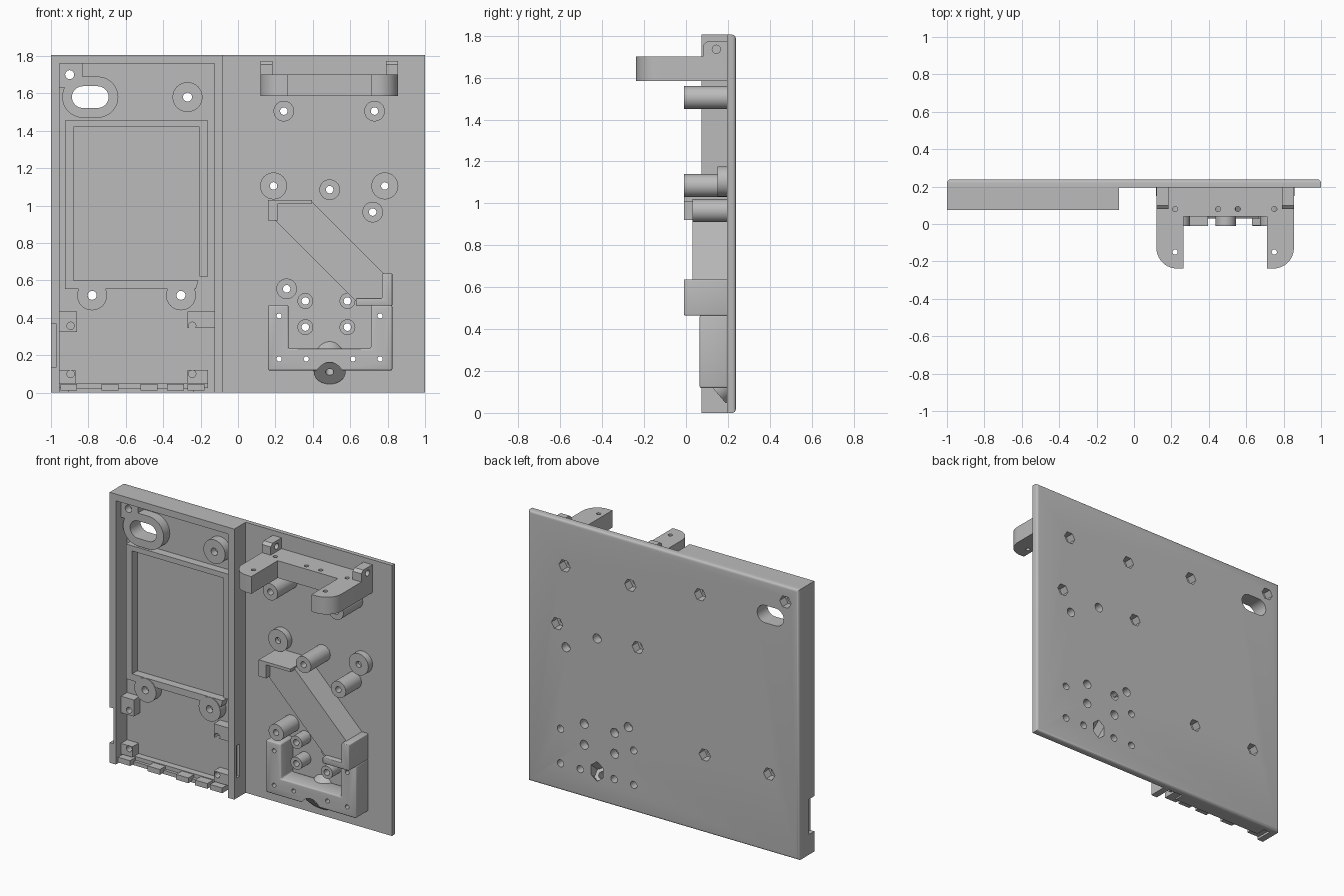
import bpy, bmesh, math
from mathutils import Matrix, Vector

old = bpy.data.objects.get("Cube")
if old:
    bpy.data.objects.remove(old, do_unlink=True)

grey = bpy.data.materials.new("plain grey")
grey.use_nodes = True
colour = (0.5, 0.5, 0.5, 1)
grey.diffuse_color = colour
grey.node_tree.nodes["Principled BSDF"].inputs["Base Color"].default_value = colour

parts = []
FLOOR = 0.2   # front face of the back plate, slightly inside it


def finish(bm, name, part=True):
    bmesh.ops.recalc_face_normals(bm, faces=bm.faces)
    mesh = bpy.data.meshes.new(name)
    bm.to_mesh(mesh)
    bm.free()
    mesh.materials.append(grey)
    ob = bpy.data.objects.new(name, mesh)
    bpy.context.collection.objects.link(ob)
    if part:
        parts.append(ob)
    return ob


def add_prism(bm, pts, a, b, axis="y"):
    """Extrude an outline along y (points are x,z), z (x,y) or x (y,z)."""
    place = {"y": lambda p, h: (p[0], h, p[1]),
             "z": lambda p, h: (p[0], p[1], h),
             "x": lambda p, h: (h, p[0], p[1])}[axis]
    lo = [bm.verts.new(place(p, a)) for p in pts]
    hi = [bm.verts.new(place(p, b)) for p in pts]
    bm.faces.new(lo)
    bm.faces.new(hi[::-1])
    for i in range(len(pts)):
        j = (i + 1) % len(pts)
        bm.faces.new((lo[i], lo[j], hi[j], hi[i]))


def prism(name, pts, a, b, axis="y", bevel=0):
    bm = bmesh.new()
    add_prism(bm, pts, a, b, axis)
    if bevel:
        bmesh.ops.recalc_face_normals(bm, faces=bm.faces)
        bmesh.ops.bevel(bm, geom=bm.edges[:], offset=bevel, segments=3,
                        profile=0.5, affect="EDGES")
    return finish(bm, name)


def rect(x0, x1, z0, z1):
    return [(x0, z0), (x1, z0), (x1, z1), (x0, z1)]


def arc(cx, cz, r, start=0, sweep=360, n=32):
    count = n if sweep == 360 else n + 1
    angles = [math.radians(start + sweep * i / n) for i in range(count)]
    return [(cx + r * math.cos(t), cz + r * math.sin(t)) for t in angles]


def obround(cx, cz, half, r):
    return arc(cx + half, cz, r, -90, 180, 16) + arc(cx - half, cz, r, 90, 180, 16)


# Back plate with rounded rear edges
bm = bmesh.new()
add_prism(bm, rect(-1, 1, 0, 1.805), 0.195, 0.238)
bmesh.ops.recalc_face_normals(bm, faces=bm.faces)
rear = [e for e in bm.edges if all(v.co.y > 0.23 for v in e.verts)]
bmesh.ops.bevel(bm, geom=rear, offset=0.018, segments=4, profile=0.5, affect="EDGES")
finish(bm, "back_plate")

# Tray wall, open at the bottom
prism("tray_wall", [(-1, 0), (-0.955, 0), (-0.955, 1.76), (-0.125, 1.76),
                    (-0.125, 0), (-0.08, 0), (-0.08, 1.805), (-1, 1.805)], 0.075, FLOOR)

# Raised rim around the screen recess
prism("screen_rim", [(-0.925, 0.555), (-0.225, 0.555), (-0.205, 0.62), (-0.16, 0.62),
                     (-0.16, 1.455), (-0.925, 1.455)], 0.14, FLOOR)

# Tray bosses
for side, x, z in (("upper", -0.27, 1.58), ("lower_right", -0.78, 0.52),
                   ("lower_left", -0.305, 0.52)):
    prism("tray_boss_" + side, arc(x, z, 0.08), 0.135, FLOOR)
prism("slot_boss", obround(-0.79, 1.58, 0.04, 0.11), 0.13, FLOOR)
prism("corner_ear", [(-0.955, 1.76), (-0.955, 1.63)]
      + arc(-0.9, 1.7, 0.07, -90, 90, 10) + [(-0.83, 1.76)], 0.13, FLOOR)

# Small board mounts in the lower tray
for i, r in enumerate((rect(-0.955, -0.86, 0.325, 0.435), rect(-0.27, -0.125, 0.345, 0.435),
                       rect(-0.955, -0.87, 0.05, 0.12), rect(-0.27, -0.16, 0.05, 0.12))):
    prism("board_mount_%d" % (i + 1), r, 0.13, FLOOR)

# Notched bottom rail
prism("bottom_rail", rect(-0.955, -0.16, 0.025, 0.05), 0.15, FLOOR)
prism("bottom_lip", rect(-0.91, -0.235, 0, 0.025), 0.13, FLOOR)
for i, x in enumerate((-0.95, -0.73, -0.52, -0.38, -0.27)):
    prism("rail_tooth_%d" % (i + 1), rect(x, x + 0.09, 0.01, 0.045), 0.09, FLOOR)

# Standoffs: x, z, radius, front y
standoffs = [(0.245, 1.505, 0.055, -0.01), (0.73, 1.505, 0.055, -0.01),
             (0.19, 1.105, 0.072, 0.15), (0.785, 1.105, 0.072, 0.15),
             (0.49, 1.085, 0.055, -0.01), (0.72, 0.965, 0.055, 0.03),
             (0.26, 0.555, 0.055, 0.03)]
standoffs += [(x, z, 0.042, 0.1) for x in (0.36, 0.585) for z in (0.35, 0.49)]
for i, (x, z, r, y) in enumerate(standoffs):
    prism("standoff_%d" % (i + 1), arc(x, z, r), y, FLOOR)

# Diagonal holder with raised stops at both ends
prism("diagonal_holder", [(0.2, 0.92), (0.215, 1.02), (0.395, 1.02), (0.78, 0.635),
                          (0.78, 0.49), (0.63, 0.49)], 0.03, FLOOR)
prism("upper_stop", [(0.16, 0.92), (0.215, 0.92), (0.215, 1.01), (0.395, 1.01),
                     (0.395, 1.03), (0.16, 1.03)], -0.01, FLOOR)
prism("lower_stop", [(0.63, 0.465), (0.825, 0.465), (0.825, 0.637), (0.77, 0.637),
                     (0.77, 0.505), (0.63, 0.505)], -0.01, FLOOR, bevel=0.005)

# Lower U bracket
u_bracket = prism("lower_bracket", [(0.16, 0.118), (0.825, 0.118), (0.825, 0.468),
                  (0.71, 0.468), (0.71, 0.235), (0.27, 0.235), (0.27, 0.468),
                  (0.16, 0.468)], 0.065, FLOOR, bevel=0.01)


# Tilted cylinder helper, measured along a sloping axis
axis = Vector((0, 0.76, 0.65)).normalized()
seat = Vector((0.49, 0.135, 0.11))


def tilted(name, r, a, b, n=32, part=False):
    bm = bmesh.new()
    m = Matrix.Translation(seat + axis * (a + b) / 2) @ axis.to_track_quat("Z", "Y").to_matrix().to_4x4()
    bmesh.ops.create_cone(bm, cap_ends=True, segments=n, radius1=r, radius2=r,
                          depth=b - a, matrix=m)
    return finish(bm, name, part)


tilted_boss = tilted("tilted_boss", 0.085, 0, 0.2, part=True)

# Upper cradle with rounded arm ends and side tabs
prism("upper_cradle", [(0.12, FLOOR), (0.12, -0.13)] + arc(0.23, -0.128, 0.11, 180, 90, 10)
      + [(0.265, -0.238), (0.265, 0.04), (0.71, 0.04), (0.71, -0.238)]
      + arc(0.745, -0.128, 0.11, 270, 90, 10) + [(0.855, FLOOR)], 1.585, 1.7, "z")
for side, x in (("right", 0.12), ("left", 0.79)):
    prism("cradle_tab_" + side, [(FLOOR, 1.69), (0.08, 1.69), (0.08, 1.755), (0.1, 1.772),
                                 (FLOOR, 1.772)], x, x + 0.065, "x")


# Cutters
def cutter(name, shapes):
    bm = bmesh.new()
    for s in shapes:
        add_prism(bm, *s)
    ob = finish(bm, name, False)
    ob.hide_render = True
    return ob


bracket_holes = [(x, z) for x in (0.22, 0.76) for z in (0.18, 0.41)] + [(0.365, 0.18), (0.615, 0.18)]
hex_holes = [(-0.9, 1.7), (-0.27, 1.58), (-0.78, 0.52), (-0.305, 0.52),
             (0.19, 1.105), (0.785, 1.105), (0.245, 1.505), (0.73, 1.505)]
round_holes = [s[:2] for s in standoffs if s[:2] not in hex_holes]
through = [(arc(x, z, 0.024, n=20), -0.3, 0.3) for x, z in hex_holes[:4]]
through += [(arc(x, z, 0.02, n=20), -0.3, 0.3) for x, z in hex_holes[4:] + round_holes]
through += [(arc(x, z, 0.014, n=16), 0, 0.3) for x, z in bracket_holes]
through += [(obround(-0.79, 1.58, 0.04, 0.058), 0, 0.3),
            (rect(-0.88, -0.205, 0.6, 1.42), 0.1, 0.195),
            (rect(-1.02, -0.972, 0.135, 0.37), 0, 0.13),
            (rect(-0.1, -0.06, 0.135, 0.35), 0.1, 0.13)]
through += [(arc(x, z, 0.02, n=16), 0.1, 0.19) for x in (-0.895, -0.245) for z in (0.1, 0.357)]
holes = cutter("through_holes", through)
recess = cutter("rear_recesses",
                [(arc(x, z, 0.042, n=6), 0.18, 0.3) for x, z in hex_holes]
                + [(arc(x, z, 0.03, n=20), 0.18, 0.3) for x, z in round_holes]
                + [(arc(x, z, 0.024, n=20), 0.18, 0.3) for x, z in bracket_holes])
cradle = cutter("cradle_holes",
                [(arc(x, 0.08, 0.014, n=16), 1.5, 1.75, "z") for x in (0.22, 0.45, 0.555, 0.75)]
                + [(arc(x, -0.15, 0.014, n=16), 1.5, 1.75, "z") for x in (0.22, 0.75)])
tab_hole = cutter("tab_holes", [(arc(0.145, 1.735, 0.02, n=16), 0.1, 0.9, "x")])
mouth = tilted("tilted_mouth", 0.085, -0.3, 0)
screw = tilted("tilted_screw_hole", 0.022, -0.3, 0.3, 16)
nut = tilted("tilted_nut_trap", 0.05, 0.07, 0.4, 6)
rear_trim = cutter("rear_trim", [(rect(0, 1, -0.5, 1), 0.22, 0.7)])

jobs = {"upper_cradle": [cradle], "cradle_tab_left": [tab_hole],
        "cradle_tab_right": [tab_hole], "back_plate": [holes, recess, screw, nut],
        "lower_bracket": [holes, recess, mouth, screw, nut],
        "tilted_boss": [rear_trim, screw, nut]}
cutters = [holes, recess, cradle, tab_hole, mouth, screw, nut, rear_trim]
for ob in parts:
    for c in jobs.get(ob.name, [holes, recess]):
        mod = ob.modifiers.new(c.name, "BOOLEAN")
        mod.operation = "DIFFERENCE"
        mod.solver = "EXACT"
        mod.object = c

# Bake the cuts, then drop the cutters
bpy.context.view_layer.update()
graph = bpy.context.evaluated_depsgraph_get()
baked = [(ob, bpy.data.meshes.new_from_object(ob.evaluated_get(graph))) for ob in parts]
for ob, mesh in baked:
    ob.modifiers.clear()
    ob.data = mesh
for c in cutters:
    bpy.data.objects.remove(c, do_unlink=True)

# Smooth the curved faces only
bpy.ops.object.select_all(action="DESELECT")
for ob in parts:
    ob.select_set(True)
bpy.context.view_layer.objects.active = parts[0]
bpy.ops.object.shade_smooth_by_angle(angle=math.radians(30))
